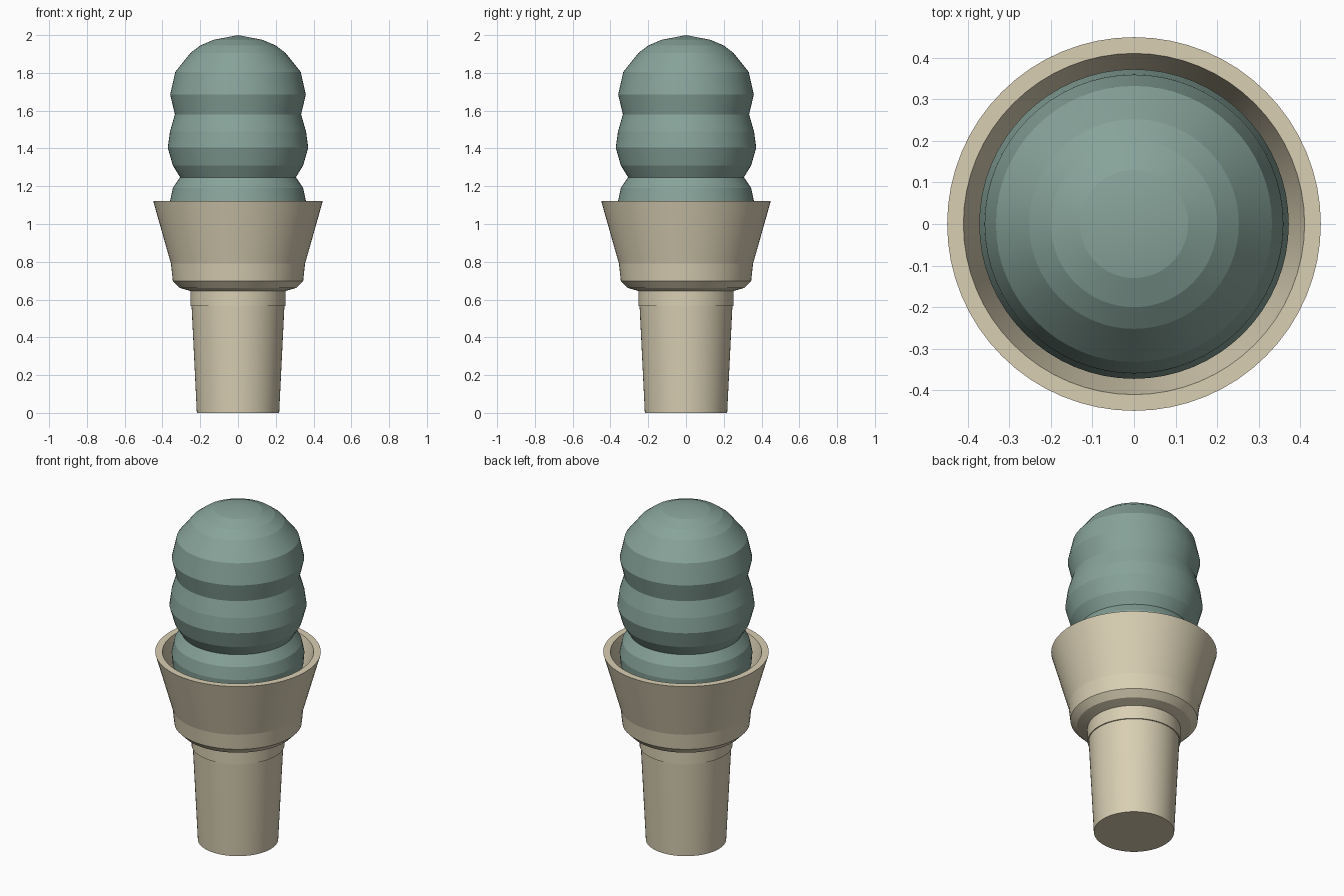
import bpy, bmesh, math

if "Cube" in bpy.data.objects:
    bpy.data.objects.remove(bpy.data.objects["Cube"])

SEGMENTS = 64


def material(name, rgb):
    m = bpy.data.materials.new(name)
    m.diffuse_color = (*rgb, 1)
    m.use_nodes = True
    m.node_tree.nodes["Principled BSDF"].inputs["Base Color"].default_value = m.diffuse_color
    return m


def lathe(name, profile, mat):
    """Spin an (r, z) profile about z: round sideways, crisp between bands."""
    bm = bmesh.new()
    rings = []
    for r, z in profile:
        if r == 0:
            rings.append([bm.verts.new((0, 0, z))] * SEGMENTS)
        else:
            rings.append([bm.verts.new((r * math.cos(a), r * math.sin(a), z))
                          for a in (2 * math.pi * i / SEGMENTS for i in range(SEGMENTS))])
    for low, high in zip(rings, rings[1:]):
        for i in range(SEGMENTS):
            j = (i + 1) % SEGMENTS
            corners = list(dict.fromkeys((low[i], low[j], high[j], high[i])))
            bm.faces.new(corners).smooth = True
    # Ring edges stay sharp so each band reads as a facet
    for e in bm.edges:
        a, b = e.verts
        if abs(a.co.z - b.co.z) < 1e-5 and abs(a.co.xy.length - b.co.xy.length) < 1e-5:
            e.smooth = False
    bmesh.ops.recalc_face_normals(bm, faces=bm.faces)
    mesh = bpy.data.meshes.new(name)
    bm.to_mesh(mesh)
    bm.free()
    mesh.materials.append(mat)
    obj = bpy.data.objects.new(name, mesh)
    bpy.context.collection.objects.link(obj)
    return obj


wafer = material("wafer_beige", (0.69, 0.62, 0.45))
mint = material("mint_green", (0.242, 0.366, 0.323))

# Tapered wafer stem and the collar beneath the cup
lathe("cone_stem", [(0, 0), (0.218, 0), (0.246, 0.57), (0, 0.57)], wafer)
lathe("stem_collar", [(0, 0.565), (0.252, 0.565), (0.252, 0.65), (0, 0.65)], wafer)

# Flared cup with a flat rim and a hollow inside
lathe("cone_cup", [(0, 0.645), (0.25, 0.645), (0.31, 0.662), (0.345, 0.698),
                   (0.355, 0.79), (0.449, 1.122), (0.41, 1.122),
                   (0.365, 0.96), (0, 0.96)], wafer)

# Lowest swirl resting in the cup
lathe("lower_swirl", [(0, 0.965), (0.33, 0.965), (0.355, 1.06), (0.36, 1.12),
                      (0.345, 1.19), (0.307, 1.247), (0, 1.247)], mint)

# Two upper swirls with a domed top
lathe("upper_swirl", [(0, 1.24), (0.302, 1.24), (0.345, 1.31), (0.372, 1.405),
                      (0.36, 1.49), (0.334, 1.58), (0.359, 1.685), (0.332, 1.805),
                      (0.252, 1.905), (0.20, 1.945), (0.13, 1.975), (0, 2.0)], mint)
